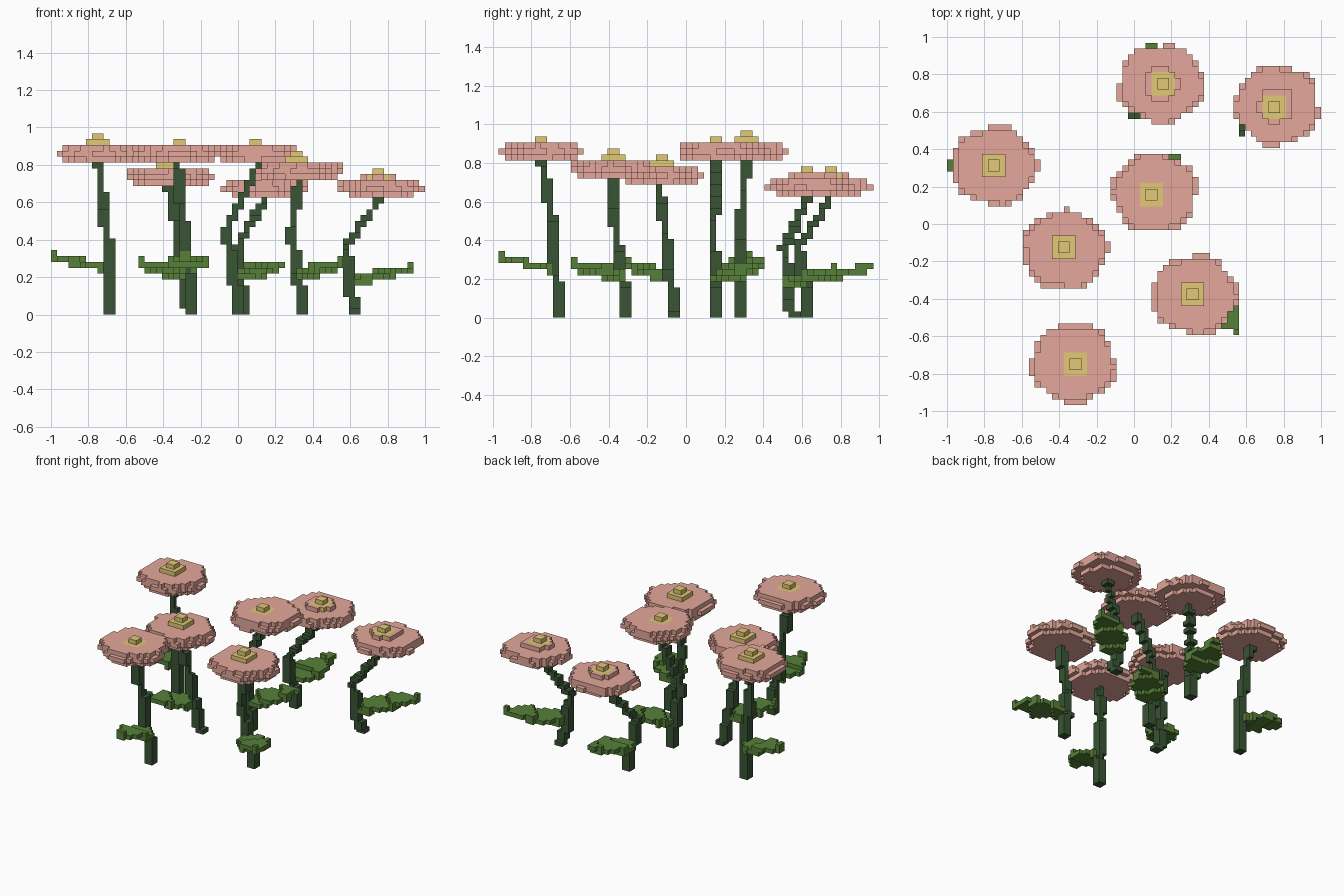
import bpy, bmesh, math
from mathutils import Vector

if "Cube" in bpy.data.objects:
    bpy.data.objects.remove(bpy.data.objects["Cube"])

V = 1 / 32          # voxel edge
cells = {}          # voxel -> (flower number, part)


def material(name, rgb):
    m = bpy.data.materials.new(name)
    m.diffuse_color = (*rgb, 1)
    m.use_nodes = True
    m.node_tree.nodes["Principled BSDF"].inputs["Base Color"].default_value = m.diffuse_color
    return m


mats = {
    "stem": material("dark green", (0.040, 0.090, 0.036)),
    "leaf": material("leaf green", (0.094, 0.217, 0.040)),
    "petals": material("dusty pink", (0.780, 0.390, 0.325)),
    "flower_centre": material("straw yellow", (0.760, 0.580, 0.180)),
}


def fill(tag, mid, reach, inside):
    """Mark every voxel around mid whose centre passes the test."""
    lo = [math.floor((m - reach) / V) for m in mid]
    size = math.ceil(2 * reach / V) + 2
    for i in range(lo[0], lo[0] + size):
        for j in range(lo[1], lo[1] + size):
            for k in range(32):
                if inside((i + .5) * V, (j + .5) * V, (k + .5) * V):
                    cells[(i, j, k)] = tag


def stem(n, foot, bend, top):
    # square stem: foot to bend to head, thinner upward
    def inside(x, y, z):
        if z > top.z:
            return False
        a, b = (foot, bend) if z < bend.z else (bend, top)
        p = a.lerp(b, (z - a.z) / (b.z - a.z))
        h = .0325 - .009 * z / top.z
        return abs(x - p.x) < h and abs(y - p.y) < h
    fill((n, "stem"), bend.xy, .3, inside)


def leaf(n, a, b):
    # rising pointed leaf from a to b
    d = (b - a).xy
    length = d.length
    d.normalize()

    def inside(x, y, z):
        px, py = x - a.x, y - a.y
        t = (px * d.x + py * d.y) / length
        if not 0 <= t <= 1:
            return False
        side = abs(py * d.x - px * d.y)
        zc = a.z + (b.z - a.z) * t
        return side < .02 + .08 * math.sin(math.pi * t ** .85) and abs(z - zc) < .021
    fill((n, "leaf"), a.lerp(b, .5).xy, .35, inside)


def head(n, c, base, layers):
    # layered disc with wavy petal edge
    def inside(x, y, z):
        k = int(z / V) - base
        if not 0 <= k < len(layers):
            return False
        u, v = (x - c.x) / .237, (y - c.y) / .22
        wave = .965 + .045 * math.cos(5 * math.atan2(v, u) + n * 1.3)
        return math.hypot(u, v) < layers[k] * wave
    fill((n, "petals"), c.xy, .3, inside)


def centre(n, c, low, high):
    # stepped yellow centre, small block on top
    x, y = round(c.x / V), round(c.y / V)
    for k in range(low, high):
        h = 2 if k < high - 1 else 1
        for i in range(x - h, x + h):
            for j in range(y - h, y + h):
                cells[(i, j, k)] = (n, "flower_centre")


THREE, FOUR = (.88, 1.0, .93), (.72, 1.0, .95, .42)
# head x, y, lowest layer; foot x, y; bend x, y, z; leaf tip x, y, z
flowers = [
    ((-.745, .31, 26), (-.675, .28), (-.70, .28, .4), (-1.0, .33, .315)),
    ((.145, .75, 20), (.03, .64), (.0, .58, .36), (.09, .965, .26)),
    ((.765, .635, 20), (.62, .55), (.575, .51, .36), (.93, .78, .25)),
    ((.11, .165, 26), (.01, .155), (-.06, .14, .45), (.225, .375, .27)),
    ((-.37, -.14, 22), (-.26, -.06), (-.325, -.11, .45), (-.51, -.31, .28)),
    ((.325, -.38, 23), (.355, -.30), (.285, -.36, .42), (.56, -.57, .28)),
    ((-.325, -.745, 26), (-.24, -.66), (-.29, -.69, .48), (-.27, -.965, .315)),
]
for n, (h, f, bend, tip) in enumerate(flowers):
    base = h[2]
    top = Vector((h[0], h[1], base * V))
    foot, bend, tip = Vector((*f, 0)), Vector(bend), Vector(tip)
    root = foot.lerp(bend, .2 / bend.z)
    root.z = tip.z - .075
    leaf(n, root, tip)
    stem(n, foot, bend, top)
    head(n, top, base, FOUR if base == 20 else THREE)
    middle = top - Vector((.02, 0, 0)) if n == 3 else top
    centre(n, middle, base + 2, base + (4 if n == 3 or n == 6 else 5))

# outer faces of the voxels, one object per flower part
DIRS = [(1, 0, 0), (-1, 0, 0), (0, 1, 0), (0, -1, 0), (0, 0, 1), (0, 0, -1)]
for tag in sorted(set(cells.values())):
    bm = bmesh.new()
    for cell, t in cells.items():
        if t != tag:
            continue
        for d in DIRS:
            if tuple(a + b for a, b in zip(cell, d)) in cells:
                continue
            n = Vector(d)
            u = Vector((d[1], d[2], d[0])) * sum(d)
            w = n.cross(u)
            mid = Vector(cell) + Vector((.5, .5, .5)) + n / 2
            bm.faces.new([bm.verts.new((mid + u * p / 2 + w * q / 2) * V)
                          for p, q in ((-1, -1), (1, -1), (1, 1), (-1, 1))])
    bmesh.ops.remove_doubles(bm, verts=bm.verts, dist=1e-4)
    name = f"{tag[1]}_{tag[0] + 1}"
    me = bpy.data.meshes.new(name)
    bm.to_mesh(me)
    bm.free()
    me.materials.append(mats[tag[1]])
    bpy.context.collection.objects.link(bpy.data.objects.new(name, me))
